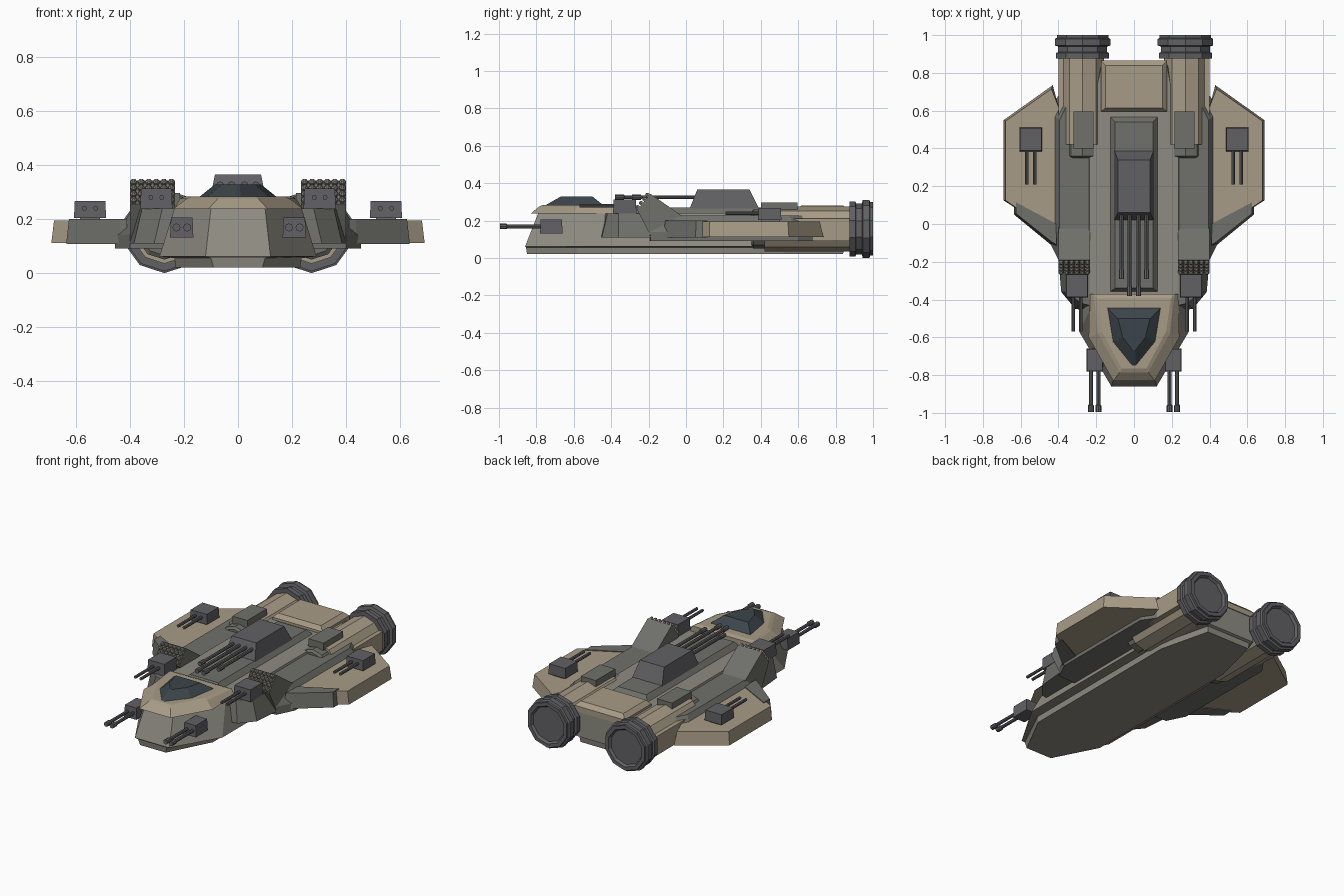
import bpy, bmesh, math
from mathutils import Vector

if "Cube" in bpy.data.objects:
    bpy.data.objects.remove(bpy.data.objects["Cube"])


def mat(name, c):
    m = bpy.data.materials.new(name)
    m.diffuse_color = (*c, 1)
    m.use_nodes = True
    m.node_tree.nodes["Principled BSDF"].inputs["Base Color"].default_value = m.diffuse_color
    return m


HULL = mat("hull_grey", (0.27, 0.26, 0.22))
DARK = mat("dark_grey", (0.16, 0.16, 0.145))
TAN = mat("tan", (0.39, 0.33, 0.24))
METAL = mat("gunmetal", (0.12, 0.12, 0.13))
GLASS = mat("canopy_glass", (0.045, 0.06, 0.07))


def loft(name, rings, m, mirror=False):
    """Skin a stack of equal-length point rings and cap both ends."""
    bm = bmesh.new()
    vr = [[bm.verts.new(p) for p in r] for r in rings]
    n = len(rings[0])
    for a, b in zip(vr, vr[1:]):
        for i in range(n):
            j = (i + 1) % n
            bm.faces.new((a[i], a[j], b[j], b[i]))
    bm.faces.new(vr[0])
    bm.faces.new(vr[-1])
    bmesh.ops.recalc_face_normals(bm, faces=bm.faces)
    me = bpy.data.meshes.new(name)
    bm.to_mesh(me)
    bm.free()
    ob = bpy.data.objects.new(name, me)
    bpy.context.collection.objects.link(ob)
    me.materials.append(m)
    if mirror:
        ob.modifiers.new("mirror", 'MIRROR').use_mirror_merge = False
    return ob


def sym(half, z):
    """Full symmetric plan outline from its right half."""
    return [(x, y, z) for x, y in half] + [(-x, y, z) for x, y in reversed(half)]


def plan(pts, z):
    return [(x, y, z) for x, y in pts]


def box(name, x0, x1, y0, y1, z0, z1, m, mirror=True, inset=0.0):
    i = inset
    loft(name, [plan([(x0, y0), (x1, y0), (x1, y1), (x0, y1)], z0),
                plan([(x0 + i, y0 + i), (x1 - i, y0 + i), (x1 - i, y1 - i), (x0 + i, y1 - i)], z1)],
         m, mirror)


def lathe(name, x, z, prof, n, m, mirror=True):
    """Turned part along y; prof is a list of (y, radius)."""
    loft(name, [[(x + r * math.sin(2 * math.pi * k / n), y, z + r * math.cos(2 * math.pi * k / n))
                 for k in range(n)] for y, r in prof], m, mirror)


# main hull: keel, sloped sides, top deck
loft("hull", [
    sym([(.09, -.85), (.23, -.58), (.23, .52), (.15, .84)], .02),
    sym([(.10, -.855), (.235, -.58), (.235, .52), (.155, .845)], .055),
    sym([(.12, -.86), (.29, -.57), (.29, .52), (.17, .86)], .062),
    sym([(.10, -.79), (.235, -.46), (.235, .52), (.17, .86)], .24)], HULL)
# raised centre deck and rear tan cover
loft("centre_deck", [sym([(.13, -.36), (.13, .57)], .235),
                     sym([(.10, -.34), (.10, .54)], .27)], DARK)
loft("rear_cover", [sym([(.175, .595), (.175, .865)], .22),
                    sym([(.175, .595), (.175, .865)], .255),
                    sym([(.15, .615), (.15, .84)], .28)], TAN)

# cockpit collar and canopy
loft("cockpit_collar", [
    sym([(.11, -.83), (.24, -.60), (.235, -.37)], .237),
    sym([(.075, -.785), (.19, -.58), (.215, -.37)], .275),
    sym([(.065, -.765), (.17, -.57), (.195, -.395)], .284)], TAN)
loft("canopy", [sym([(.01, -.755), (.115, -.625), (.145, -.44)], .28),
                sym([(.006, -.67), (.06, -.60), (.085, -.50)], .328)], GLASS)

# main turret with four barrels
loft("main_turret", [sym([(.105, .02), (.105, .39)], .265),
                     sym([(.085, .06), (.085, .34)], .365)], METAL)
for x, tip in ((.024, -.38), (.066, -.29)):
    lathe("main_barrel", x, .325,
          [(.08, .010), (tip + .05, .010), (tip + .049, .014), (tip, .014)], 8, METAL)

# engines: nacelle, intake, nozzle rings, top box
EX, EZ = .272, .155
lathe("engine_nacelle", EX, EZ, [(.42, .12), (.90, .12)], 10, TAN)
lathe("engine_intake", EX, EZ, [(.35, .09), (.36, .105), (.43, .105)], 10, DARK)
lathe("engine_nozzle", EX, EZ,
      [(.875, .125), (.875, .148), (.905, .148), (.91, .136), (.94, .136), (.945, .155),
       (.98, .155), (.985, .143), (1.0, .143), (1.0, .12), (.985, .11)], 10, METAL)
box("engine_top_box", .215, .32, .40, .595, .25, .297, DARK)
box("engine_outer_plate", .35, .40, .43, .88, .09, .21, TAN)

# side fairing joining hull and wing
fair = [(.20, -.20), (.40, -.19), (.455, -.08), (.455, .60), (.40, .68), (.20, .50)]
fair_top = [(.20, -.15), (.385, -.14), (.395, -.03), (.395, .55), (.36, .62), (.20, .48)]
loft("side_fairing", [plan(fair, .09), plan(fair, .14), plan(fair_top, .228)], DARK, True)

# wings and grey leading edge
wing = [(.40, -.03), (.44, -.04), (.69, .125), (.69, .55), (.43, .735), (.40, .62)]
wing_top = [(.40, -.03), (.44, -.04), (.68, .125), (.68, .545), (.437, .715), (.40, .62)]
loft("wing", [plan(wing, .112), plan(wing_top, .195)], TAN, True)
edge = [(.41, -.125), (.44, -.11), (.635, .05), (.635, .115), (.41, .0)]
edge_top = [(.41, -.11), (.435, -.095), (.625, .055), (.625, .115), (.41, .0)]
loft("wing_leading_edge", [plan(edge, .108), plan(edge_top, .2)], DARK, True)

# front sponson carrying a twin gun
loft("sponson", [plan([(.20, -.46), (.31, -.45), (.385, -.36), (.40, -.19), (.20, -.19)], .11),
                 plan([(.20, -.44), (.28, -.42), (.355, -.36), (.365, -.21), (.20, -.21)], .238)],
     DARK, True)


def twin_gun(name, x, y0, y1, z0, z1, tip, gap, muzzle):
    """Boxy gun housing with two barrels toward -y."""
    w = (y1 - y0) / 2 - .003 if not muzzle else .043
    box(name + "_housing", x - w, x + w, y0, y1, z0, z1, METAL, inset=.003)
    z = (z0 + z1) / 2 + (.005 if not muzzle else 0)
    for s in (-gap, gap):
        prof = [(y0 + .03, .009), (tip, .009)]
        if muzzle:
            prof = [(y0 + .03, .010), (tip + .04, .010), (tip + .035, .015), (tip, .015)]
        lathe(name + "_barrel", x + s, z, prof, 8, METAL)


twin_gun("nose_gun", .208, -.78, -.66, .132, .205, -.995, .02, True)
twin_gun("sponson_gun", .302, -.39, -.265, .237, .312, -.57, .02, False)
twin_gun("wing_gun", .547, .385, .51, .203, .266, .21, .021, False)
box("wing_gun_base", .51, .585, .40, .50, .18, .21, DARK)

# tilted rocket launcher and its tubes
side = [(-.26, .255), (-.19, .343), (-.04, .238), (.02, .20), (.02, .12), (-.19, .12)]
loft("rocket_launcher", [[(x, y, z) for y, z in side] for x in (.232, .40)], DARK, True)
a, b = Vector((0, *side[0])), Vector((0, *side[1]))
d = (b - a).normalized()
nrm = Vector((0, -d.z, d.y))
for row in range(4):
    for col in range(6):
        c = a.lerp(b, (row + .5) / 4) + Vector((.246 + col * .028, 0, 0))
        ring = [Vector((math.cos(t), 0, 0)) * .0125 + d * math.sin(t) * .0125
                for t in (math.pi * k / 3 for k in range(6))]
        ring = [Vector((math.cos(math.pi * k / 3) * .0125, 0, 0)) + d * math.sin(math.pi * k / 3) * .0125
                for k in range(6)]
        loft("rocket_tube", [[c + p - nrm * .01 for p in ring], [c + p + nrm * .012 for p in ring],
                             [c + p * .4 + nrm * .02 for p in ring]], HULL, True)
